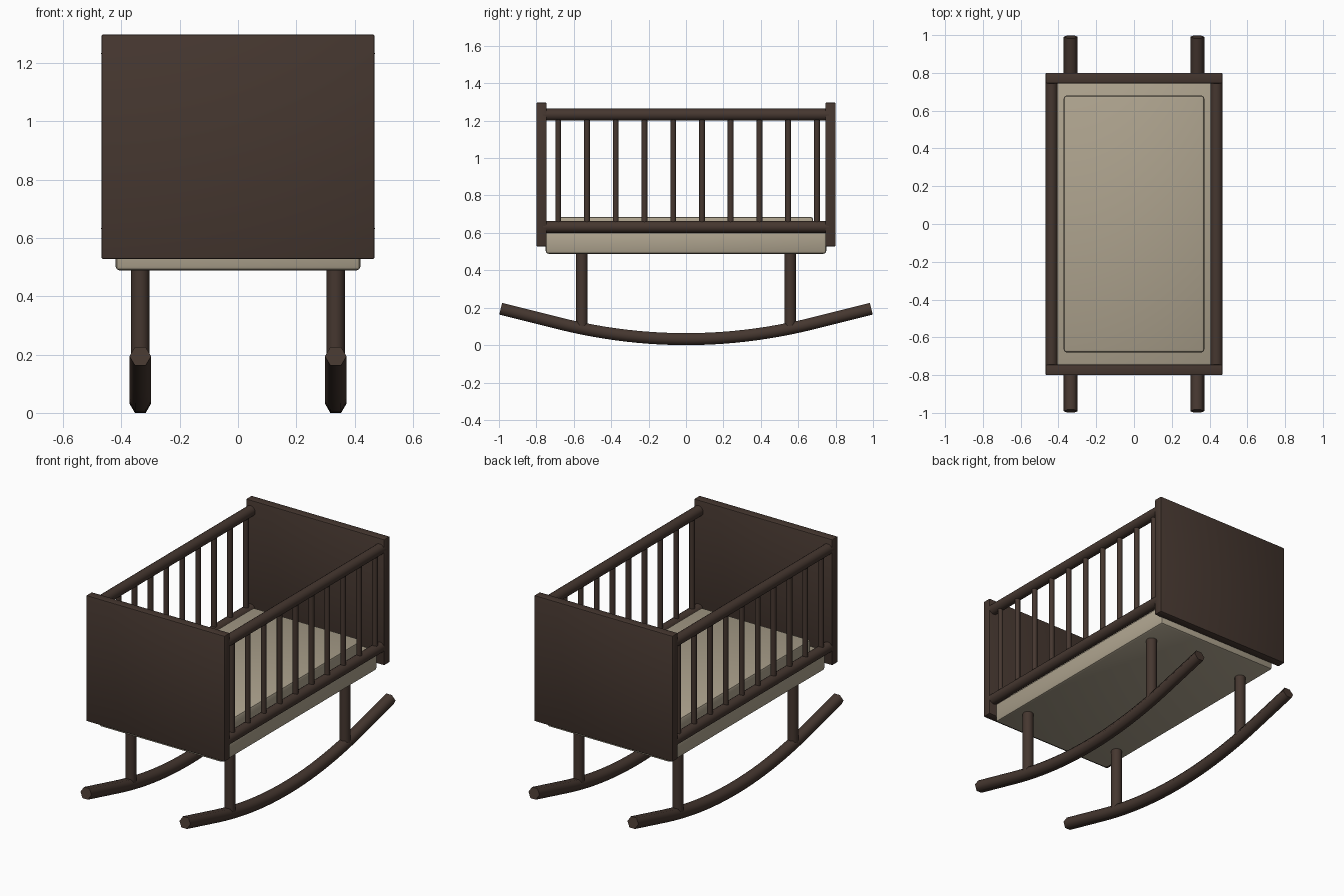
import bpy, bmesh, math
from mathutils import Matrix, Vector

if "Cube" in bpy.data.objects:
    bpy.data.objects.remove(bpy.data.objects["Cube"])


def material(name, color):
    m = bpy.data.materials.new(name)
    m.diffuse_color = (*color, 1)
    m.use_nodes = True
    m.node_tree.nodes["Principled BSDF"].inputs["Base Color"].default_value = m.diffuse_color
    return m


WOOD = material("dark wood", (0.060, 0.038, 0.029))
CLOTH = material("beige cloth", (0.42, 0.365, 0.27))


def finish(name, bm, mat, smooth=True):
    bmesh.ops.recalc_face_normals(bm, faces=bm.faces)
    me = bpy.data.meshes.new(name)
    bm.to_mesh(me)
    bm.free()
    me.materials.append(mat)
    ob = bpy.data.objects.new(name, me)
    bpy.context.collection.objects.link(ob)
    if smooth:
        bpy.ops.object.select_all(action='DESELECT')
        ob.select_set(True)
        bpy.context.view_layer.objects.active = ob
        bpy.ops.object.shade_smooth_by_angle(angle=math.radians(35))
    return ob


def box(name, lo, hi, mat, bevel, segments=2):
    lo, hi = Vector(lo), Vector(hi)
    bm = bmesh.new()
    bmesh.ops.create_cube(bm, size=1, matrix=Matrix.Translation((lo + hi) / 2)
                          @ Matrix.Diagonal((*(hi - lo), 1)))
    bmesh.ops.bevel(bm, geom=bm.edges[:], offset=bevel, segments=segments,
                    profile=0.5, affect='EDGES')
    return finish(name, bm, mat)


def rod(name, a, b, radius, sides=16):
    a, b = Vector(a), Vector(b)
    d = b - a
    bm = bmesh.new()
    bmesh.ops.create_cone(bm, cap_ends=True, segments=sides, radius1=radius, radius2=radius,
                          depth=d.length, matrix=Matrix.Translation((a + b) / 2)
                          @ d.to_track_quat('Z', 'Y').to_matrix().to_4x4())
    return finish(name, bm, WOOD)


# Rocker centre line: parabola in the middle, straight towards the ends
R, BEND, SLOPE, END = 0.037, 0.684, 0.25, 0.991


def rocker_line(y):
    t = abs(y)
    if t < BEND:
        z, s = SLOPE / 2 * t * t / BEND, SLOPE * t / BEND
    else:
        z, s = SLOPE * BEND / 2 + SLOPE * (t - BEND), SLOPE
    return z + 0.032, math.copysign(s, y)


def rocker(name, x):
    bm = bmesh.new()
    rings = []
    steps = 32
    for i in range(steps + 1):
        y = -END + 2 * END * i / steps
        z, s = rocker_line(y)
        up = Vector((0, -s, 1)).normalized()
        centre = Vector((x, y, z))
        rings.append([bm.verts.new(centre + Vector((R * math.cos(k * math.pi / 3), 0, 0))
                                   + up * R * math.sin(k * math.pi / 3)) for k in range(6)])
    for p, q in zip(rings, rings[1:]):
        for k in range(6):
            bm.faces.new((p[k], p[(k + 1) % 6], q[(k + 1) % 6], q[k]))
    bm.faces.new(rings[0])
    bm.faces.new(rings[-1])
    ob = finish(name, bm, WOOD, False)
    bpy.ops.object.select_all(action='DESELECT')
    ob.select_set(True)
    bpy.context.view_layer.objects.active = ob
    bpy.ops.object.shade_smooth_by_angle(angle=math.radians(65))


# Base tray and mattress
box("base", (-0.42, -0.75, 0.488), (0.42, 0.75, 0.61), CLOTH, 0.015)
box("mattress", (-0.372, -0.68, 0.59), (0.372, 0.68, 0.686), CLOTH, 0.015)

# End panels
for label, s in (("front", -1), ("back", 1)):
    y0, y1 = sorted((s * 0.745, s * 0.80))
    box(label + "_panel", (-0.468, y0, 0.527), (0.468, y1, 1.297), WOOD, 0.006)

for label, s in (("left", -1), ("right", 1)):
    # Side rails and spindles
    x = s * 0.437
    for part, z in (("lower_rail", 0.632), ("upper_rail", 1.232)):
        rod(f"{label}_{part}", (x, -0.765, z), (x, 0.765, z), 0.032)
    for i in range(10):
        y = -0.683 + i * 0.1537
        rod(f"{label}_spindle_{i + 1}", (x, y, 0.632), (x, y, 1.232), 0.016, 12)
    # Legs and rockers
    for end, y in (("front", -0.557), ("back", 0.557)):
        rod(f"{label}_{end}_leg", (s * 0.335, y, 0.085), (s * 0.335, y, 0.50), 0.031)
    rocker(label + "_rocker", s * 0.335)
